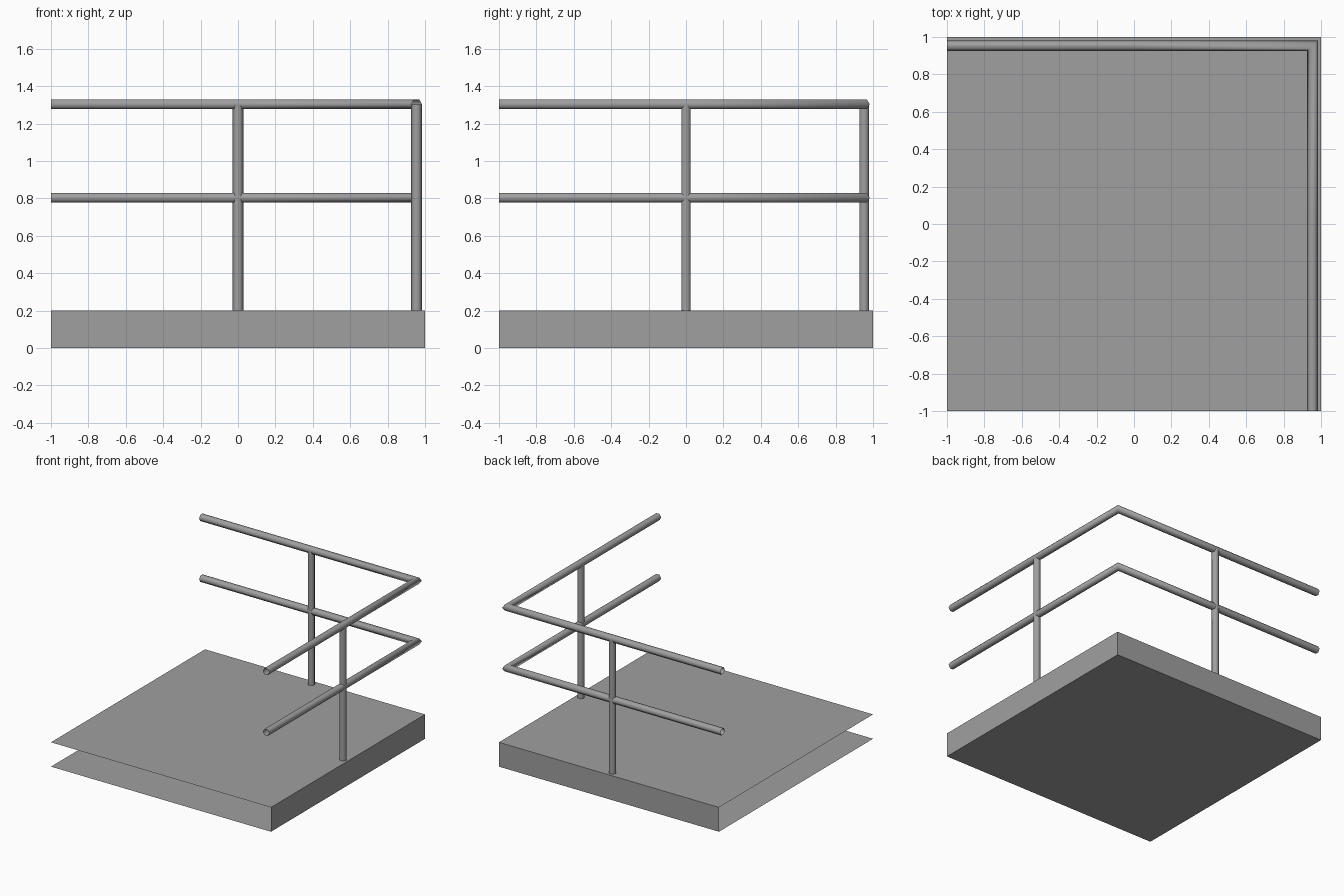
import bpy, bmesh, math
from mathutils import Vector

if "Cube" in bpy.data.objects:
    bpy.data.objects.remove(bpy.data.objects["Cube"])

grey = bpy.data.materials.new("metal grey")
grey.diffuse_color = (0.35, 0.35, 0.35, 1)
grey.use_nodes = True
grey.node_tree.nodes["Principled BSDF"].inputs["Base Color"].default_value = grey.diffuse_color

SIDES, R = 6, 0.029        # hexagonal tube, corner radius
RX, RY = 0.955, 0.953      # rail lines along the right and back edges


def finish(name, bm, smooth=False):
    bmesh.ops.recalc_face_normals(bm, faces=bm.faces)
    me = bpy.data.meshes.new(name)
    bm.to_mesh(me)
    bm.free()
    me.materials.append(grey)
    for p in me.polygons:
        p.use_smooth = smooth
    ob = bpy.data.objects.new(name, me)
    bpy.context.collection.objects.link(ob)
    return ob


def tube(name, sections):
    """Open tube; each section is (centre, sideways axis, other axis)."""
    bm = bmesh.new()
    rings = []
    for c, u, v in sections:
        ring = []
        for i in range(SIDES):
            a = 2 * math.pi * i / SIDES
            ring.append(bm.verts.new(Vector(c) + R * (math.cos(a) * Vector(u) + math.sin(a) * Vector(v))))
        rings.append(ring)
    for a, b in zip(rings, rings[1:]):
        for i in range(SIDES):
            j = (i + 1) % SIDES
            bm.faces.new((a[i], a[j], b[j], b[i]))
    return finish(name, bm, True)


# Platform slab, open on the front and left sides
bm = bmesh.new()
bmesh.ops.create_cube(bm, size=2)
for v in bm.verts:
    v.co.z = 0.2 if v.co.z > 0 else 0.0
bm.normal_update()
open_sides = [f for f in bm.faces if f.normal.x < -0.5 or f.normal.y < -0.5]
bmesh.ops.delete(bm, geom=open_sides, context='FACES')
finish("platform", bm)

# Two rails running along the back, mitred at the corner, then along the right
up = (0, 0, 1)
for name, z in (("middle_rail", 0.803), ("top_rail", 1.303)):
    tube(name, [
        ((-1, RY, z), (0, 1, 0), up),
        ((0, RY, z), (0, 1, 0), up),
        ((RX, RY, z), (1, 1, 0), up),
        ((RX, 0, z), (1, 0, 0), up),
        ((RX, -1, z), (1, 0, 0), up),
    ])

# Posts at the middle of each railed side
for name, x, y in (("back_post", 0, RY), ("right_post", RX, 0)):
    tube(name, [((x, y, z), (1, 0, 0), (0, 1, 0)) for z in (0.2, 0.803, 1.303)])
